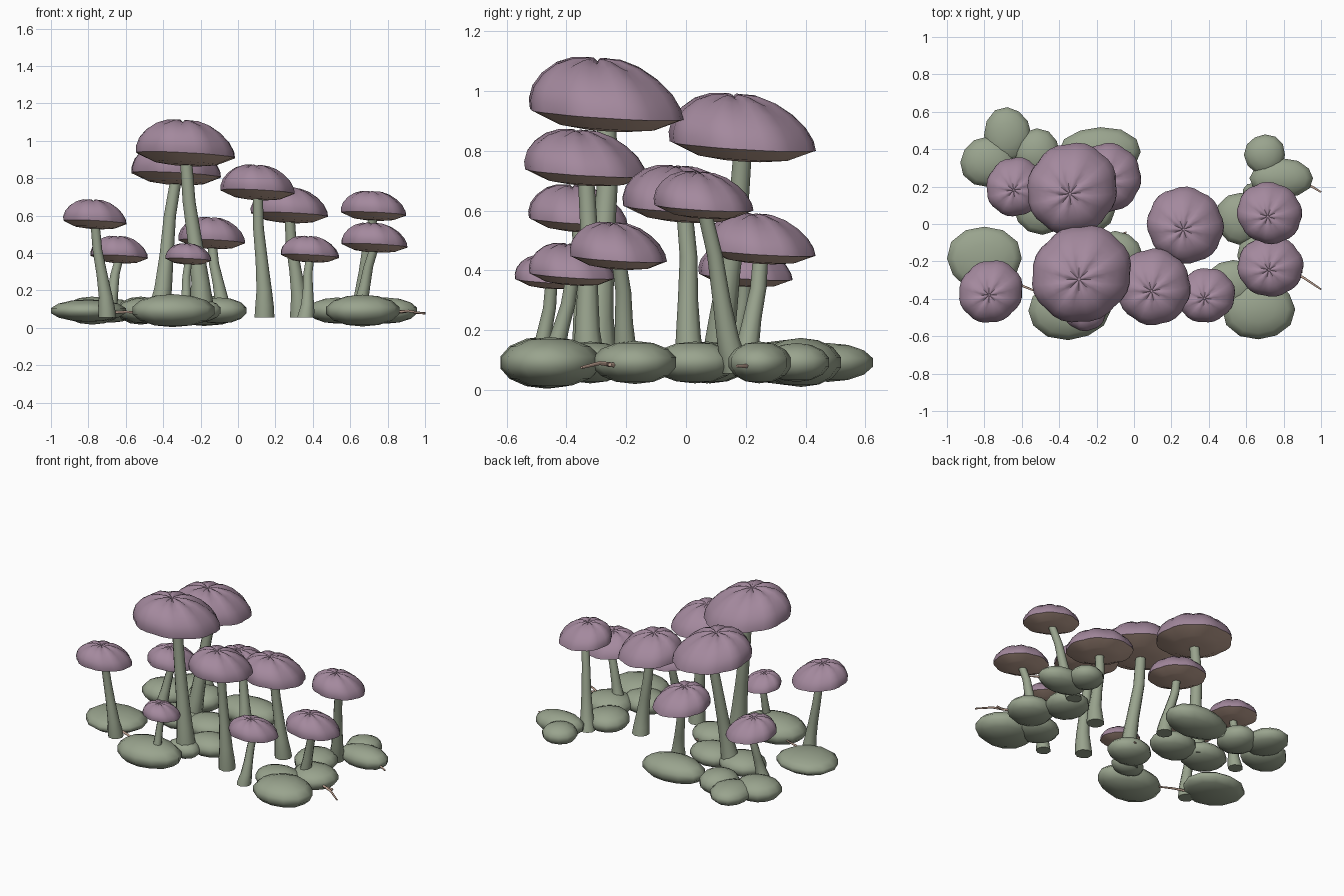
import bpy, bmesh, math
from mathutils import Vector

if "Cube" in bpy.data.objects:
    bpy.data.objects.remove(bpy.data.objects["Cube"], do_unlink=True)


def material(name, rgb):
    m = bpy.data.materials.new(name)
    m.use_nodes = True
    m.diffuse_color = (*rgb, 1)
    m.node_tree.nodes["Principled BSDF"].inputs["Base Color"].default_value = (*rgb, 1)
    return m


PURPLE = material("dusty purple", (0.37, 0.25, 0.34))
TAN = material("gill and twig tan", (0.56, 0.39, 0.31))
GREEN = material("moss green", (0.32, 0.37, 0.27))


def finish(bm, name, mats, angle):
    bmesh.ops.recalc_face_normals(bm, faces=bm.faces)
    mesh = bpy.data.meshes.new(name)
    bm.to_mesh(mesh)
    bm.free()
    ob = bpy.data.objects.new(name, mesh)
    bpy.context.collection.objects.link(ob)
    for m in mats:
        mesh.materials.append(m)
    bpy.ops.object.select_all(action='DESELECT')
    ob.select_set(True)
    bpy.context.view_layer.objects.active = ob
    bpy.ops.object.shade_smooth_by_angle(angle=math.radians(angle))


def skin(bm, rings, tan_rows=0):
    """Bridge successive rings and cap both ends."""
    n = len(rings[0])
    for k in range(len(rings) - 1):
        for i in range(n):
            j = (i + 1) % n
            f = bm.faces.new((rings[k][i], rings[k][j], rings[k + 1][j], rings[k + 1][i]))
            f.material_index = 1 if k < tan_rows else 0
    for ring, idx in ((rings[0], 1 if tan_rows else 0), (rings[-1], 0)):
        mid = bm.verts.new(sum((v.co for v in ring), Vector()) / n)
        for i in range(n):
            f = bm.faces.new((ring[i], ring[(i + 1) % n], mid))
            f.material_index = idx


# Cap outline: radius, height, groove strength; the first rows form the underside
CAP_PROFILE = [(0.3, -0.2, 0), (0.62, -0.16, 0.2), (0.97, -0.01, 0.7), (1.0, 0, 0.7),
               (0.99, 0.14, 0.6), (0.91, 0.32, 0.5), (0.76, 0.49, 0.5), (0.56, 0.63, 0.6),
               (0.33, 0.71, 0.9), (0.12, 0.72, 1), (0.03, 0.68, 0)]
LOBES, PER_LOBE = 8, 4


def cap(name, x, y, top, r, turn):
    bm = bmesh.new()
    n = LOBES * PER_LOBE
    rim = top - 0.72 * r
    rings = []
    for pr, pz, groove in CAP_PROFILE:
        ring = []
        for i in range(n):
            a = math.tau * i / n
            g = groove * (1 - abs(math.sin(a * LOBES / 2)))
            rad = pr * (1 + 0.03 * math.sin(2 * a + turn)) * (1 - 0.06 * g)
            px, py = 1.03 * rad * math.cos(a + turn), rad * math.sin(a + turn)
            lift = max(pz, 0)
            z = pz - 0.06 * g * min(1, lift * 3) - 0.05 * px - 0.06 * py
            # the crown leans toward the front left
            ring.append(bm.verts.new((x + r * (px - 0.08 * lift),
                                      y + r * (py - 0.17 * lift), rim + r * z)))
        rings.append(ring)
    skin(bm, rings, 3)
    finish(bm, name, [PURPLE, TAN], 50)


def stem(name, foot, head, r):
    bm = bmesh.new()
    foot, head = Vector(foot), Vector(head)
    rings = []
    for t, k in ((0, 1), (0.1, 0.92), (0.22, 0.77), (0.45, 0.62), (0.72, 0.54), (1, 0.5)):
        c = foot.lerp(head, t)
        c.x += 0.12 * r * math.sin(math.tau * t)
        c.y -= 0.12 * r * math.sin(math.tau * t)
        rings.append([bm.verts.new(c + Vector((math.cos(a), math.sin(a), 0)) * r * k)
                      for a in (math.tau * i / 9 for i in range(9))])
    skin(bm, rings)
    finish(bm, name, [GREEN], 50)


def stone(name, x, y, rx, ry, rz, turn):
    bm = bmesh.new()
    bmesh.ops.create_uvsphere(bm, u_segments=12, v_segments=7, radius=1)
    for v in bm.verts:
        a = math.atan2(v.co.y, v.co.x)
        k = 1.025 + 0.025 * math.sin(3 * a + turn)
        v.co = (x + v.co.x * rx * k, y + v.co.y * ry * k, 0.092 + v.co.z * rz)
    finish(bm, name, [GREEN], 60)


def twig(name, points):
    bm = bmesh.new()
    rings = []
    for k, p in enumerate(points):
        d = Vector(points[min(k + 1, len(points) - 1)]) - Vector(points[max(k - 1, 0)])
        q = d.to_track_quat('Z', 'Y')
        r = 0.009 - 0.002 * k
        rings.append([bm.verts.new(Vector(p) + q @ Vector((r * math.cos(a), r * math.sin(a), 0)))
                      for a in (math.tau * i / 5 for i in range(5))])
    skin(bm, rings)
    finish(bm, name, [TAN], 80)


# Mushrooms: cap x, y, top, radius, then foot x, y
MUSHROOMS = [
    ("tall_front", -0.28, -0.265, 1.11, 0.262, -0.19, -0.29),
    ("tall_back", -0.33, 0.19, 0.99, 0.242, -0.43, 0.11),
    ("middle_front", 0.105, -0.335, 0.87, 0.2, 0.14, -0.32),
    ("middle_right", 0.275, -0.005, 0.75, 0.203, 0.33, 0.02),
    ("side_back", 0.725, 0.06, 0.73, 0.168, 0.63, 0.17),
    ("side_front", 0.73, -0.225, 0.56, 0.168, 0.63, -0.19),
    ("small_front", 0.385, -0.38, 0.49, 0.15, 0.36, -0.45),
    ("far_left", -0.765, -0.36, 0.685, 0.168, -0.7, -0.33),
    ("left_back", -0.635, 0.2, 0.49, 0.155, -0.7, 0.15),
    ("centre_back", -0.14, 0.25, 0.59, 0.18, -0.08, 0.2),
    ("tiny_front", -0.265, -0.45, 0.45, 0.12, -0.29, -0.49),
]
for i, (name, x, y, top, r, fx, fy) in enumerate(MUSHROOMS):
    cap(name + "_cap", x, y, top, r, i * 0.9)
    stem(name + "_stem", (fx, fy, 0.055), (x, y, top - 0.75 * r), 0.02 + 0.175 * r)

# Mossy stones: x, y, half sizes
STONES = [
    (-0.8, -0.185, 0.2, 0.175, 0.06), (-0.35, -0.465, 0.22, 0.155, 0.088),
    (0.665, -0.455, 0.195, 0.165, 0.085), (0.79, 0.245, 0.17, 0.105, 0.07),
    (0.7, 0.37, 0.11, 0.11, 0.065), (0.57, 0.03, 0.135, 0.14, 0.07),
    (-0.678, 0.475, 0.127, 0.15, 0.065), (-0.78, 0.33, 0.15, 0.135, 0.075),
    (-0.52, 0.38, 0.125, 0.13, 0.075), (-0.18, 0.385, 0.22, 0.135, 0.082),
    (-0.49, 0.08, 0.155, 0.135, 0.07), (-0.26, 0.07, 0.155, 0.13, 0.07),
    (-0.1, -0.16, 0.145, 0.12, 0.07), (-0.2, -0.3, 0.11, 0.08, 0.06),
    (0.53, -0.32, 0.15, 0.13, 0.07), (0.7, -0.17, 0.15, 0.14, 0.072),
]
for i, s in enumerate(STONES):
    stone("stone_%d" % (i + 1), *s, i * 1.3)

# Twigs poking out between the stones
twig("right_twig", [(0.8, 0.24, 0.09), (0.95, 0.2, 0.08), (1.0, 0.17, 0.08)])
twig("front_right_twig", [(0.78, -0.22, 0.08), (0.91, -0.29, 0.09), (1.0, -0.35, 0.075)])
twig("branch_twig", [(0.85, -0.26, 0.085), (0.9, -0.255, 0.085)])
twig("left_twig", [(-0.72, -0.28, 0.08), (-0.6, -0.33, 0.085), (-0.5, -0.37, 0.08)])
twig("centre_twig", [(-0.14, -0.1, 0.1), (-0.08, -0.06, 0.09), (-0.04, -0.045, 0.085)])
